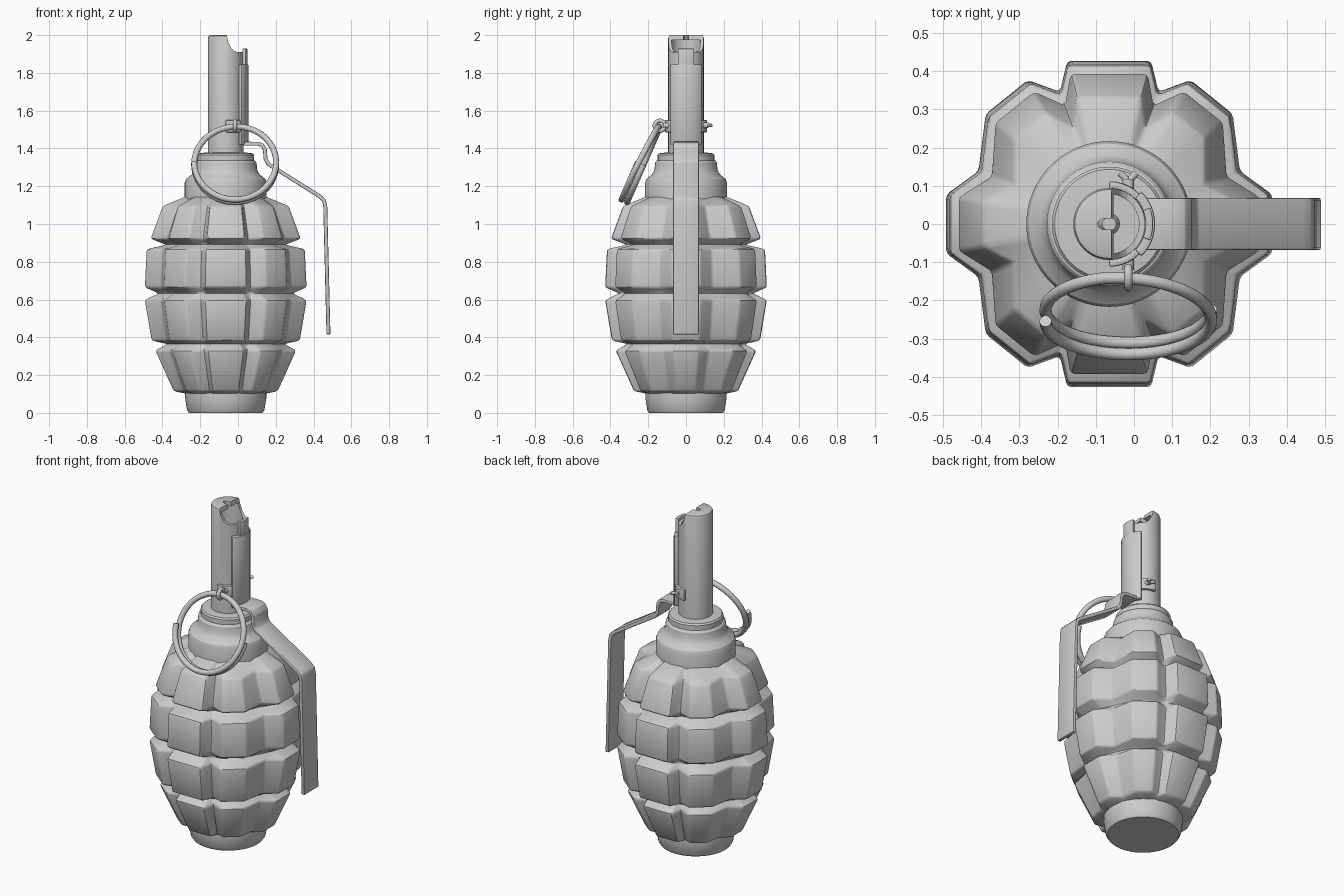
import bpy, bmesh
from math import sin, cos, pi, radians
from mathutils import Vector

if "Cube" in bpy.data.objects:
    bpy.data.objects.remove(bpy.data.objects["Cube"])

CX = -0.065  # axis of the body


def finish(name, verts, faces, bevel=0.0, angle=30, segs=2):
    me = bpy.data.meshes.new(name)
    me.from_pydata(verts, [], faces)
    bm = bmesh.new()
    bm.from_mesh(me)
    bmesh.ops.remove_doubles(bm, verts=bm.verts, dist=1e-6)
    bmesh.ops.recalc_face_normals(bm, faces=bm.faces)
    bm.to_mesh(me)
    bm.free()
    ob = bpy.data.objects.new(name, me)
    bpy.context.collection.objects.link(ob)
    bpy.ops.object.select_all(action='DESELECT')
    ob.select_set(True)
    bpy.context.view_layer.objects.active = ob
    if bevel:
        m = ob.modifiers.new("bevel", 'BEVEL')
        m.width, m.segments, m.limit_method, m.angle_limit = bevel, segs, 'ANGLE', radians(25)
        bpy.ops.object.modifier_apply(modifier=m.name)
    bpy.ops.object.shade_smooth_by_angle(angle=radians(angle))
    return ob


def loft(rings, caps=True):
    """Join equal-length closed rings of points into one skin."""
    n = len(rings[0])
    verts = [p for r in rings for p in r]
    faces = [(k * n + i, k * n + (i + 1) % n, (k + 1) * n + (i + 1) % n, (k + 1) * n + i)
             for k in range(len(rings) - 1) for i in range(n)]
    if caps:
        faces += [tuple(range(n))[::-1], tuple(range((len(rings) - 1) * n, len(rings) * n))]
    return verts, faces


def circle(r, z, n=64):
    return [(CX + r * cos(2 * pi * i / n), r * sin(2 * pi * i / n), z) for i in range(n)]


def lathe(name, profile, bevel=0.0):
    return finish(name, *loft([circle(r, z) for r, z in profile]), bevel=bevel)


def wire(name, pts, radius):
    cu = bpy.data.curves.new(name, 'CURVE')
    cu.dimensions, cu.bevel_depth, cu.bevel_resolution, cu.use_fill_caps = '3D', radius, 4, True
    sp = cu.splines.new('POLY')
    sp.points.add(len(pts) - 1)
    for p, c in zip(sp.points, pts):
        p.co = (*c, 1)
    ob = bpy.data.objects.new(name, cu)
    bpy.context.collection.objects.link(ob)
    bpy.ops.object.select_all(action='DESELECT')
    ob.select_set(True)
    bpy.context.view_layer.objects.active = ob
    bpy.ops.object.convert(target='MESH')
    bpy.ops.object.shade_smooth_by_angle(angle=radians(50))
    return ob


# segmented body: (angle, half width of block or 0 for a groove), first quadrant, then mirrored
quad = [(10.2, 10.2), (22, 0), (41.7, 9.4), (60.5, 9.4), (69.5, 0), (75.6, 14.4)]
half = quad + [(180 - a, h) for a, h in reversed(quad)]
around = half + [(360 - a, h) for a, h in reversed(half)]
# z, block face distance, vertical groove radius
levels = [(.10, .20, .20), (.115, .275, .238), (.33, .372, .322), (.365, .31, .305),
          (.383, .392, .338), (.597, .428, .37), (.633, .355, .35), (.665, .428, .37),
          (.867, .418, .36), (.89, .315, .30), (.922, .397, .335), (1.095, .333, .27),
          (1.15, .20, .19)]
rings = []
for z, block, groove in levels:
    ring = []
    for a, h in around:
        r = block / cos(radians(h)) if h else groove
        ring.append((CX + r * cos(radians(a)), r * sin(radians(a)), z))
    rings.append(ring)
finish("segmented_body", *loft(rings), bevel=0.011)

# base plug, neck and collar
lathe("base_plug", [(.195, 0), (.205, .015), (.215, .08), (.215, .13)])
lathe("neck", [(.217, 1.12), (.217, 1.22), (.21, 1.238), (.18, 1.262), (.167, 1.285),
               (.163, 1.325), (.155, 1.335), (.14, 1.34)])
lathe("collar", [(.15, 1.33), (.15, 1.365), (.143, 1.374), (.11, 1.378)])

# hollow fuze tube, open towards the lever at its top
tube = lathe("fuze_tube", [(.094, 1.36), (.094, 1.985), (.09, 1.996), (.082, 2.0)])


def cut(target, cutter):
    m = target.modifiers.new("cut", 'BOOLEAN')
    m.object, m.operation, m.solver = cutter, 'DIFFERENCE', 'EXACT'
    bpy.ops.object.select_all(action='DESELECT')
    bpy.context.view_layer.objects.active = target
    target.select_set(True)
    bpy.ops.object.modifier_apply(modifier=m.name)
    bpy.data.objects.remove(cutter)


def prism(name, outline, y0, y1):
    return finish(name, *loft([[(x, y, z) for x, z in outline] for y in (y0, y1)]))


cut(tube, lathe("bore", [(.078, 1.6), (.078, 1.975)]))
cut(tube, prism("mouth", [(-.06, 2.1), (-.06, 2.003), (-.052, 1.965), (-.035, 1.93), (-.018, 1.915),
                          (0, 1.91), (.2, 1.91), (.2, 2.1)], -.2, .2))
slot = [(-.02, -.014), (-.082, -.014), (-.093, -.008), (-.097, 0), (-.093, .008), (-.082, .014), (-.02, .014)]
cut(tube, finish("notch", *loft([[(x, y, z) for x, y in slot] for z in (1.96, 2.05)])))
bpy.ops.object.shade_smooth_by_angle(angle=radians(30))

# striker rod inside the tube
lathe("striker", [(.028, 1.55), (.028, 1.84), (.018, 1.86)])


# curved lever channel hugging the tube: tongue, spine and ears
def arc_plate(name, spread, z0, z1, r0=.095, r1=.12, n=20):
    secs = []
    for i in range(n + 1):
        a = radians(-spread + 2 * spread * i / n)
        secs.append([(CX + r * cos(a), r * sin(a), z) for r, z in ((r0, z0), (r1, z0), (r1, z1), (r0, z1))])
    finish(name, *loft(secs), bevel=.005)


arc_plate("channel_tongue", 22, 1.80, 1.928, r1=.115)
arc_plate("channel_spine", 45, 1.42, 1.845)
arc_plate("channel_ears", 90, 1.485, 1.55, r0=.093, r1=.112)

# bent safety lever strip
path = [Vector(p) for p in [(.03, 1.425), (.105, 1.425), (.128, 1.418), (.142, 1.395), (.146, 1.345),
                            (.16, 1.318), (.435, 1.145), (.456, 1.125), (.462, 1.09), (.479, .415)]]
secs = []
for i, p in enumerate(path):
    d0 = (p - path[max(i - 1, 0)]).normalized()
    d1 = (path[min(i + 1, len(path) - 1)] - p).normalized()
    t = (d0 + d1).normalized()
    nrm = Vector((-t.y, t.x)) * .0105
    secs.append([(q.x, y, q.y) for q, y in ((p + nrm, -.068), (p + nrm, .068), (p - nrm, .068), (p - nrm, -.068))])
finish("safety_lever", *loft(secs), bevel=.005, angle=40)

# split pull ring: one and a half turns, tilted away from the tube
down, out = Vector((0, -.40, -.915)), Vector((0, -.915, .40))
centre = Vector((-.015, -.225, 1.315))
pts = []
for i in range(97):
    t = 3 * pi * i / 96
    lift = min(max((t - 1.4 * pi) / (.7 * pi), 0), 1) * .032
    pts.append(centre + Vector((cos(t), 0, 0)) * .217 + down * .217 * sin(t) + out * lift)
wire("pull_ring", pts, .016)

# cotter pin: shank, eye around the ring, splayed tips
wire("pin_shank", [(-.015, -.12, 1.522), (-.015, .118, 1.522)], .015)
wire("pin_eye", [(-.015, -.139 + .027 * cos(2 * pi * i / 24), 1.52 + .027 * sin(2 * pi * i / 24))
                 for i in range(25)], .011)
for side, label in ((-1, "left"), (1, "right")):
    wire("pin_tip_" + label, [(-.015, .105, 1.522), (-.015 + side * .006, .118, 1.522),
                              (-.015 + side * .022, .134, 1.522)], .009)
